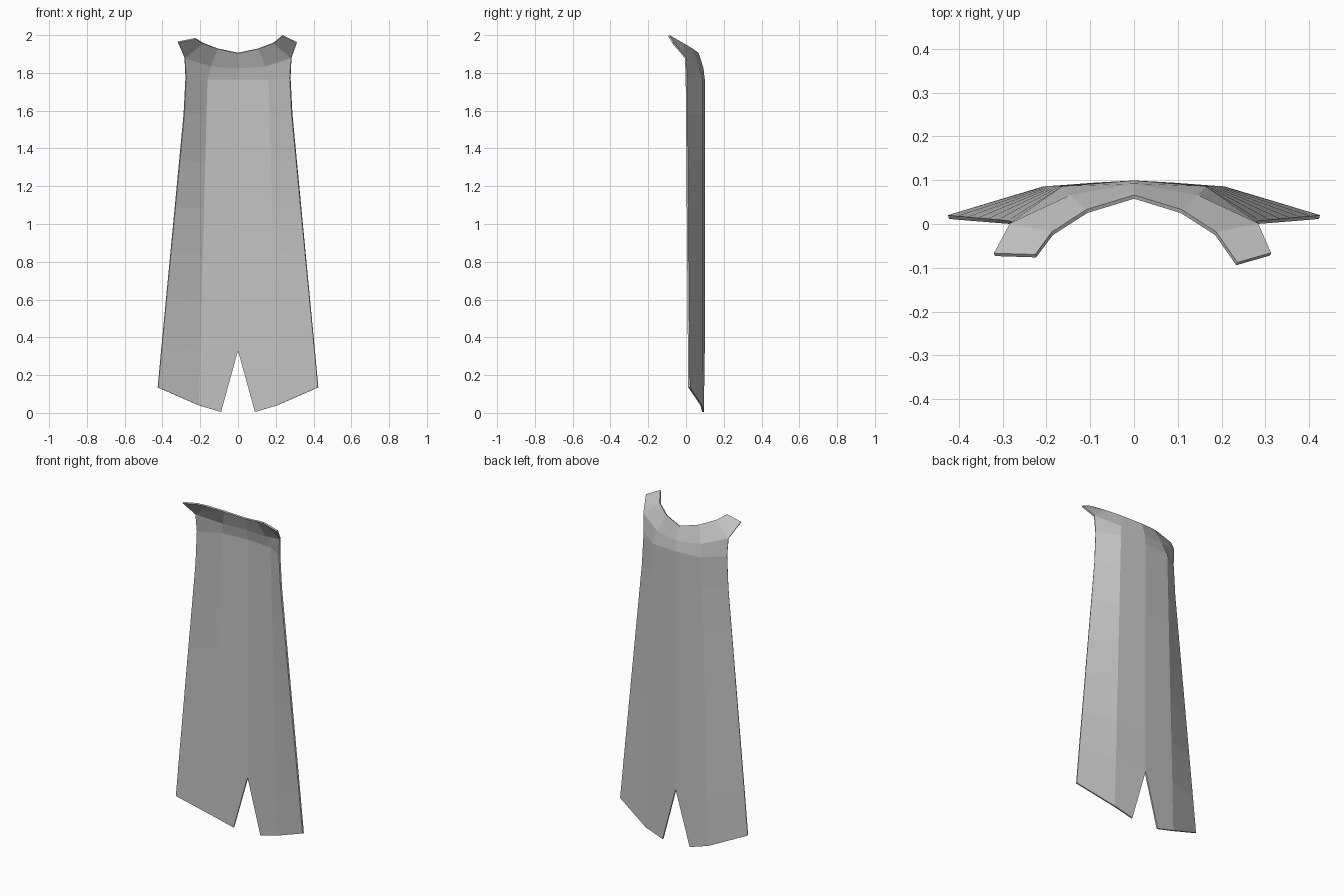
import bpy, bmesh
from mathutils import Vector

cube = bpy.data.objects.get("Cube")
if cube:
    bpy.data.objects.remove(cube)

cloth = bpy.data.materials.new("grey_cloth")
cloth.use_nodes = True
grey = (0.55, 0.55, 0.55, 1)
cloth.diffuse_color = grey
cloth.node_tree.nodes["Principled BSDF"].inputs["Base Color"].default_value = grey

BODY_ROWS = 6


def half_rows():
    """Rows of centre, fold and outer edge points, from the neck to the hem."""
    rows = [
        [(0, .088, 1.825), (.145, .062, 1.835), (.282, -.002, 1.88)],   # collar base
        [(0, .095, 1.765), (.163, .082, 1.765), (.276, .002, 1.775)],   # shoulders
    ]
    top = [Vector(p) for p in [(0, .095, 1.58), (.168, .082, 1.58), (.286, .004, 1.58)]]
    low = [Vector(p) for p in [(0, .095, .33), (.2, .082, .34), (.403, .014, .36)]]
    for i in range(BODY_ROWS):
        rows.append([a.lerp(b, i / (BODY_ROWS - 1)) for a, b in zip(top, low)])
    rows.append([(.09, .09, .005), (.208, .081, .04), (.424, .016, .135)])  # split hem
    return rows


bm = bmesh.new()
for side in (1, -1):
    def vert(p):
        return bm.verts.new((side * p[0], p[1], p[2]))

    # Main sheet
    grid = [[vert(p) for p in row] for row in half_rows()]
    for a, b in zip(grid, grid[1:]):
        for i in range(2):
            bm.faces.new((a[i], a[i + 1], b[i + 1], b[i]))

    # Flared collar ending in a square tip, slightly different on each side
    tip = (.235, -.091, 1.997) if side > 0 else (.225, -.073, 1.982)
    corner = (.312, -.069, 1.96) if side > 0 else (.319, -.07, 1.963)
    rim = [vert(p) for p in [(0, .062, 1.905), (.108, .029, 1.928), (.187, -.022, 1.958), tip]]
    end = vert(corner)
    base = grid[0]
    bm.faces.new((rim[0], rim[1], base[1], base[0]))
    bm.faces.new((rim[1], rim[2], base[2], base[1]))
    bm.faces.new((rim[2], rim[3], end, base[2]))

# Join the halves along the centre fold
bmesh.ops.remove_doubles(bm, verts=bm.verts, dist=0.0005)
bmesh.ops.recalc_face_normals(bm, faces=bm.faces)
mesh = bpy.data.meshes.new("cape")
bm.to_mesh(mesh)
bm.free()
mesh.materials.append(cloth)
cape = bpy.data.objects.new("cape", mesh)
bpy.context.collection.objects.link(cape)

# Cloth thickness
solid = cape.modifiers.new("thickness", 'SOLIDIFY')
solid.thickness = 0.009
solid.offset = 0
